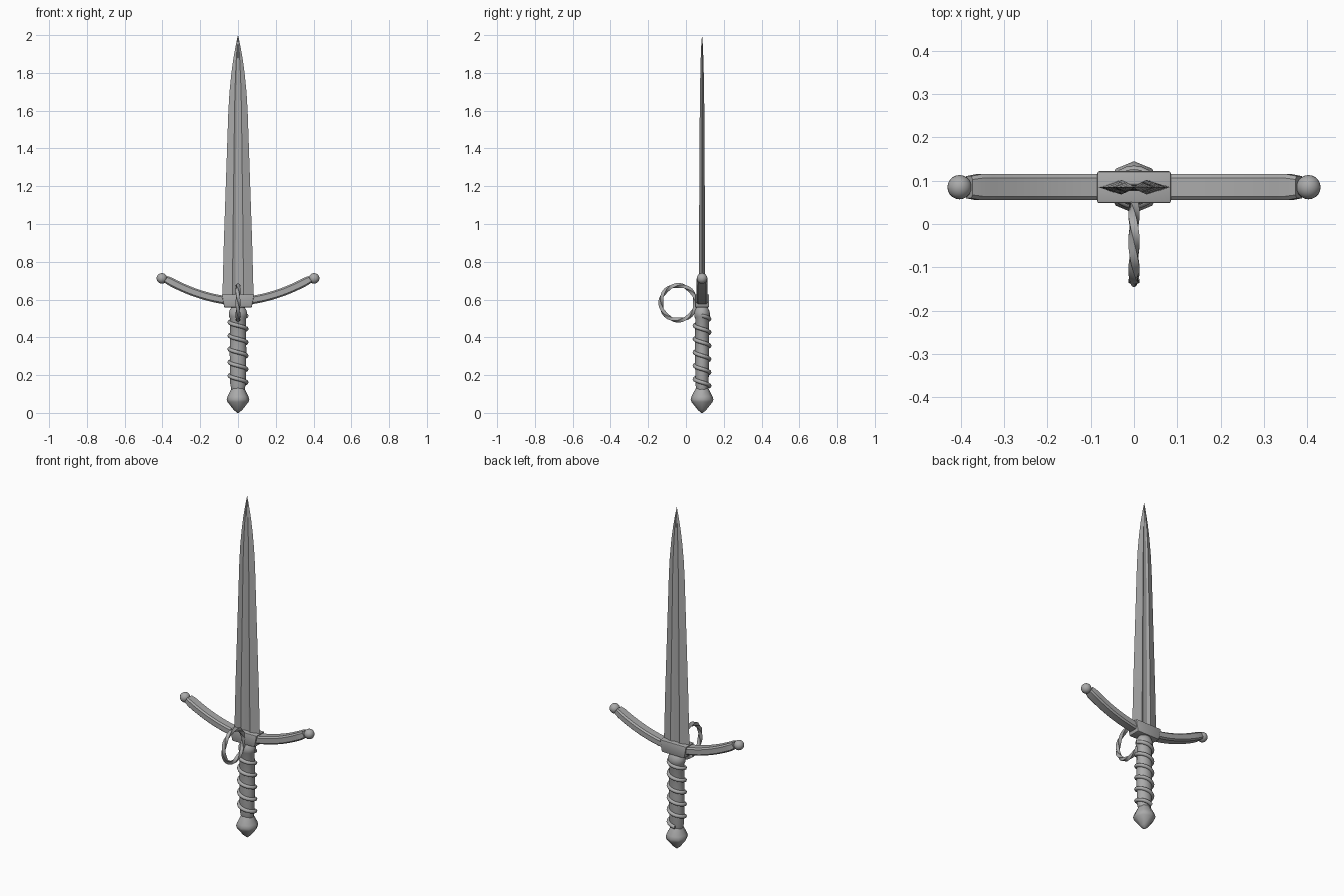
import bpy, bmesh
from math import sin, cos, pi, tau
from mathutils import Vector

if "Cube" in bpy.data.objects:
    bpy.data.objects.remove(bpy.data.objects["Cube"])

AXIS_Y = 0.085  # depth of the dagger's long axis

steel = bpy.data.materials.new("steel_grey")
steel.use_nodes = True
GREY = (0.4, 0.4, 0.4, 1)
steel.diffuse_color = GREY
steel.node_tree.nodes["Principled BSDF"].inputs["Base Color"].default_value = GREY


def finish(name, bm, angle=None):
    bmesh.ops.recalc_face_normals(bm, faces=bm.faces[:])
    mesh = bpy.data.meshes.new(name)
    bm.to_mesh(mesh)
    bm.free()
    mesh.materials.append(steel)
    obj = bpy.data.objects.new(name, mesh)
    bpy.context.collection.objects.link(obj)
    if angle:
        bpy.ops.object.select_all(action="DESELECT")
        obj.select_set(True)
        bpy.context.view_layer.objects.active = obj
        bpy.ops.object.shade_smooth_by_angle(angle=angle)
    return obj


def loft(name, rings, angle=None, loop=False):
    """Skin a list of equally sized point rings; cap the ends unless looped."""
    bm = bmesh.new()
    rows = [[bm.verts.new(p) for p in ring] for ring in rings]
    n = len(rows[0])
    for i in range(len(rows) if loop else len(rows) - 1):
        a, b = rows[i], rows[(i + 1) % len(rows)]
        for j in range(n):
            k = (j + 1) % n
            bm.faces.new((a[j], a[k], b[k], b[j]))
    if not loop:
        bm.faces.new(rows[0])
        bm.faces.new(rows[-1])
    bmesh.ops.remove_doubles(bm, verts=bm.verts[:], dist=0.00001)
    return finish(name, bm, angle)


def lathe(name, profile, sides, angle, squash=1.0):
    rings = [[(r * cos(tau * j / sides), AXIS_Y + squash * r * sin(tau * j / sides), z)
              for j in range(sides)] for r, z in profile]
    return loft(name, rings, angle)


# Blade: bevelled edges, raised shoulders and a shallow central fuller
half = [(1, 0), (0.5, 0.8), (0.36, 1), (0.16, 0.5)]
upper = half + [(-x, y) for x, y in reversed(half)]
section = upper + [(x, -y) for x, y in reversed(upper[1:-1])]
stations = [(0.60, 0.083, 0.017), (0.90, 0.075, 0.016), (1.25, 0.063, 0.014),
            (1.60, 0.051, 0.012), (1.70, 0.045, 0.011), (1.80, 0.035, 0.009),
            (1.88, 0.024, 0.007), (1.95, 0.011, 0.004), (2.0, 0.0005, 0.0003)]
loft("blade", [[(w * x, AXIS_Y + t * y, z) for x, y in section] for z, w, t in stations])

# Guard block: bevelled and slightly narrower below
bm = bmesh.new()
bmesh.ops.create_cube(bm, size=1)
for v in bm.verts:
    w = 0.172 if v.co.z > 0 else 0.146
    v.co = Vector((v.co.x * w, AXIS_Y + v.co.y * 0.074, 0.593 + v.co.z * 0.07))
bmesh.ops.bevel(bm, geom=bm.edges[:], offset=0.005, segments=2, affect="EDGES", profile=0.5)
finish("guard_block", bm, 0.6)

# Curved guard arms with ball ends
arm_section = [(-0.03, -0.014), (-0.021, -0.022), (0.021, -0.022), (0.03, -0.014),
               (0.03, 0.014), (0.021, 0.022), (-0.021, 0.022), (-0.03, 0.014)]
for side, label in ((1, "left"), (-1, "right")):
    rings = []
    for i in range(15):
        s = i / 14
        x = 0.06 + 0.322 * s
        z = 0.596 + 0.042 * s + 0.070 * s * s
        tangent = Vector((0.322, 0.042 + 0.14 * s)).normalized()
        scale = 0.85 if i == 14 else 1
        rings.append([(side * (x - tangent.y * q * scale), AXIS_Y + p * scale,
                       z + tangent.x * q * scale) for p, q in arm_section])
    loft("guard_arm_" + label, rings, 0.5)
    bm = bmesh.new()
    bmesh.ops.create_uvsphere(bm, u_segments=20, v_segments=12, radius=0.028)
    bmesh.ops.translate(bm, verts=bm.verts[:], vec=(side * 0.403, AXIS_Y, 0.712))
    finish("guard_ball_" + label, bm, 0.7)

# Grip with collar
lathe("grip", [(0.034, 0.12), (0.041, 0.15), (0.044, 0.32), (0.042, 0.50),
               (0.048, 0.51), (0.049, 0.53), (0.042, 0.548), (0.03, 0.565)], 20, 0.6, 0.85)

# Wire wound round the grip
TURNS, STEPS = 5.3, 20
rings = []
total = int(TURNS * STEPS)
for i in range(total + 1):
    a = tau * i / STEPS
    z = 0.515 - 0.375 * i / total
    rings.append([((0.045 + 0.011 * cos(b)) * cos(a),
                   AXIS_Y + (0.039 + 0.011 * cos(b)) * sin(a),
                   z + 0.011 * sin(b)) for b in [tau * j / 8 for j in range(8)]])
loft("grip_wire", rings, 0.9)

# Faceted pommel
lathe("pommel", [(0.004, 0.0), (0.022, 0.015), (0.056, 0.058), (0.060, 0.072),
                 (0.055, 0.088), (0.036, 0.125), (0.030, 0.135)], 8, 0.9)

# Twisted finger ring on the front
rings = []
for i in range(64):
    a = tau * i / 64
    ring = []
    for j in range(4):
        b = tau * j / 4 + a * 2
        r = 0.092 + 0.013 * cos(b)
        ring.append((0.013 * sin(b), -0.041 + r * cos(a), 0.583 + r * sin(a)))
    rings.append(ring)
loft("finger_ring", rings, 0.4, loop=True)
